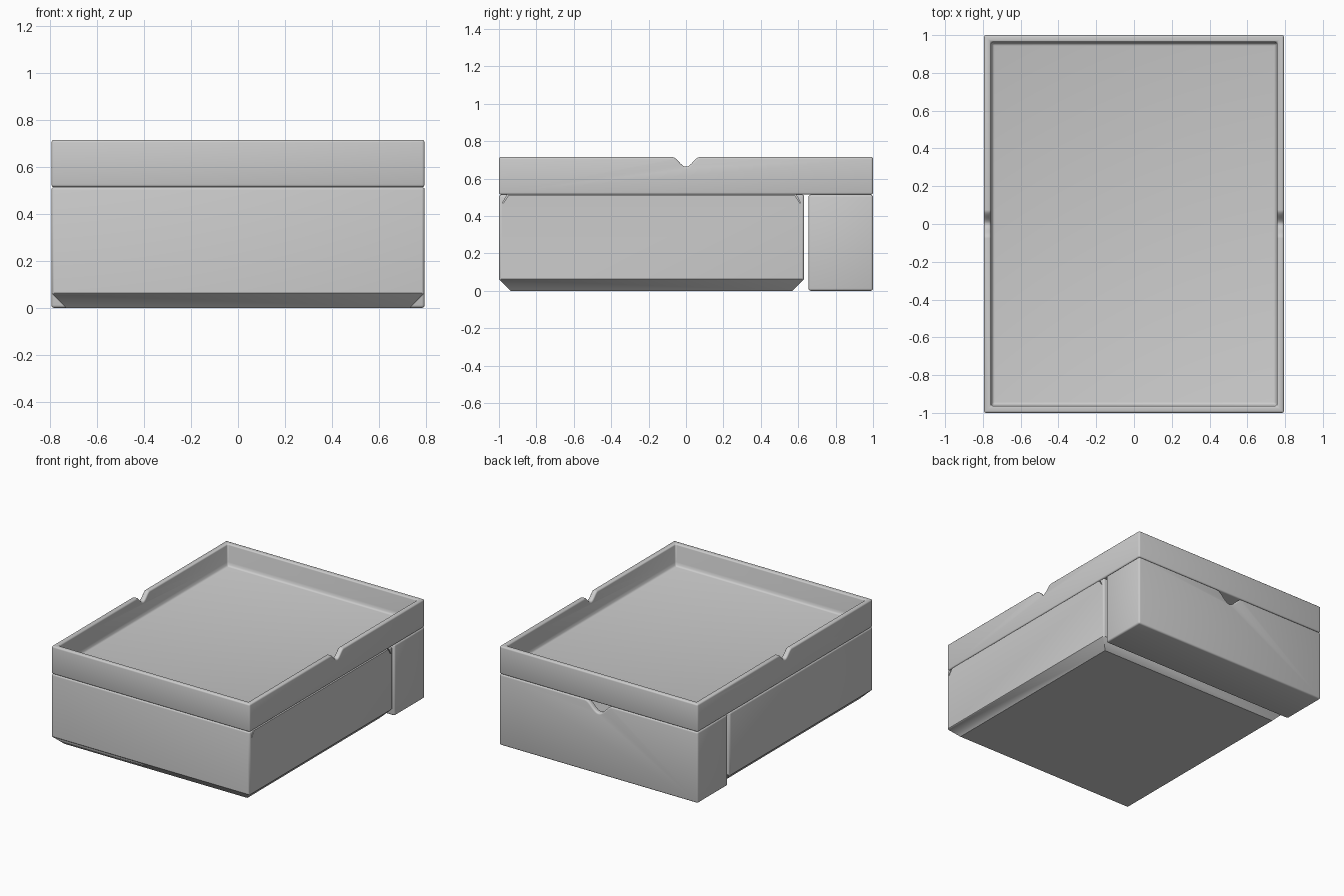
import bpy, bmesh, math

cube = bpy.data.objects.get("Cube")
if cube:
    bpy.data.objects.remove(cube, do_unlink=True)

HX, HY = 0.794, 1.0      # half width and half depth of the whole set
TOP, SEAM = 0.715, 0.514  # tray rim and top of the lower boxes

grey = bpy.data.materials.new("plain grey")
grey.use_nodes = True
colour = (0.6, 0.6, 0.6, 1)
grey.diffuse_color = colour
grey.node_tree.nodes["Principled BSDF"].inputs["Base Color"].default_value = colour


def make_object(name, bm):
    bmesh.ops.recalc_face_normals(bm, faces=bm.faces)
    mesh = bpy.data.meshes.new(name)
    bm.to_mesh(mesh)
    bm.free()
    obj = bpy.data.objects.new(name, mesh)
    bpy.context.collection.objects.link(obj)
    mesh.materials.append(grey)
    return obj


def loft(name, rings):
    """Join rectangles (x0, x1, y0, y1, z) into one closed solid."""
    bm = bmesh.new()
    loops = [[bm.verts.new(p) for p in ((a, c, z), (b, c, z), (b, d, z), (a, d, z))]
             for a, b, c, d, z in rings]
    for low, high in zip(loops, loops[1:]):
        for i in range(4):
            j = (i + 1) % 4
            bm.faces.new((low[i], low[j], high[j], high[i]))
    bm.faces.new(loops[0])
    bm.faces.new(loops[-1])
    return make_object(name, bm)


def notch_cutter(name, centre, axis, half, depth, length, top):
    """A smooth finger notch with rounded shoulders, running along x or y."""
    bm = bmesh.new()
    steps = 20
    profile = [(half, 0.1), (-half, 0.1)]
    for i in range(steps + 1):
        t = -1 + 2 * i / steps
        profile.append((t * half, -depth * (1 + math.cos(math.pi * t)) / 2))
    verts = []
    for u, w in profile:
        offset = (-length / 2, u) if axis == "x" else (u, -length / 2)
        verts.append(bm.verts.new((centre[0] + offset[0], centre[1] + offset[1], top + w)))
    face = bm.faces.new(verts)
    out = bmesh.ops.extrude_face_region(bm, geom=[face])["geom"]
    move = (length, 0, 0) if axis == "x" else (0, length, 0)
    bmesh.ops.translate(bm, vec=move, verts=[v for v in out if isinstance(v, bmesh.types.BMVert)])
    return make_object(name, bm)


def activate(obj):
    bpy.ops.object.select_all(action="DESELECT")
    obj.select_set(True)
    bpy.context.view_layer.objects.active = obj


def cut(obj, cutter):
    activate(obj)
    mod = obj.modifiers.new("cut", "BOOLEAN")
    mod.object, mod.operation, mod.solver = cutter, "DIFFERENCE", "EXACT"
    bpy.ops.object.modifier_apply(modifier=mod.name)
    bpy.data.objects.remove(cutter, do_unlink=True)


def round_edges(obj, width):
    activate(obj)
    mod = obj.modifiers.new("round", "BEVEL")
    mod.width, mod.segments = width, 3
    mod.limit_method, mod.angle_limit = "ANGLE", math.radians(65)
    mod.use_clamp_overlap = False
    bpy.ops.object.modifier_apply(modifier=mod.name)


def smooth(obj):
    activate(obj)
    bpy.ops.object.shade_smooth_by_angle(angle=math.radians(35))


def inset(amount, z):
    return (-HX + amount, HX - amount, -HY + amount, HY - amount, z)


# Open tray on top, with a narrow splay at the foot of the inner walls
tray = loft("top_tray", [inset(0, SEAM), inset(0, TOP), inset(0.037, TOP),
                         inset(0.037, 0.585), inset(0.046, 0.557)])
for side in (-1, 1):
    cut(tray, notch_cutter("tray_notch", (side * (HX - 0.02), 0), "x", 0.075, 0.052, 0.09, TOP))
round_edges(tray, 0.011)
smooth(tray)

# Main box with a chamfered foot
FRONT, BACK, FOOT = -HY, 0.632, 0.063
main_box = loft("main_box", [
    (-HX + FOOT, HX - FOOT, FRONT + FOOT, BACK - FOOT, 0),
    (-HX, HX, FRONT, BACK, FOOT), (-HX, HX, FRONT, BACK, SEAM)])
round_edges(main_box, 0.012)


# Dovetail lid sliding out of the left side of the main box
def dovetail(name, gap, end, top):
    low, high = 0.018 + gap, 0.045 + gap
    return loft(name, [(-0.75 + gap, end, FRONT + low, BACK - low, 0.468),
                       (-0.75 + gap, end, FRONT + high, BACK - high, top)])


cut(main_box, dovetail("lid_slot", 0, HX + 0.05, SEAM + 0.002))
cut(main_box, loft("main_cavity", [(-0.72, 0.72, -0.92, 0.55, 0.08),
                                   (-0.72, 0.72, -0.92, 0.55, 0.49)]))
smooth(main_box)
lid = dovetail("sliding_lid", 0.005, HX, SEAM - 0.004)
smooth(lid)

# Narrow hollow box at the back with a finger notch in its rear wall
B0 = 0.655
back_box = loft("back_box", [
    (-HX, HX, B0, HY, 0), (-HX, HX, B0, HY, SEAM),
    (-HX + 0.04, HX - 0.04, B0 + 0.04, HY - 0.04, SEAM),
    (-HX + 0.04, HX - 0.04, B0 + 0.04, HY - 0.04, 0.04)])
cut(back_box, notch_cutter("back_notch", (0, HY - 0.02), "y", 0.11, 0.072, 0.09, SEAM))
round_edges(back_box, 0.012)
smooth(back_box)
